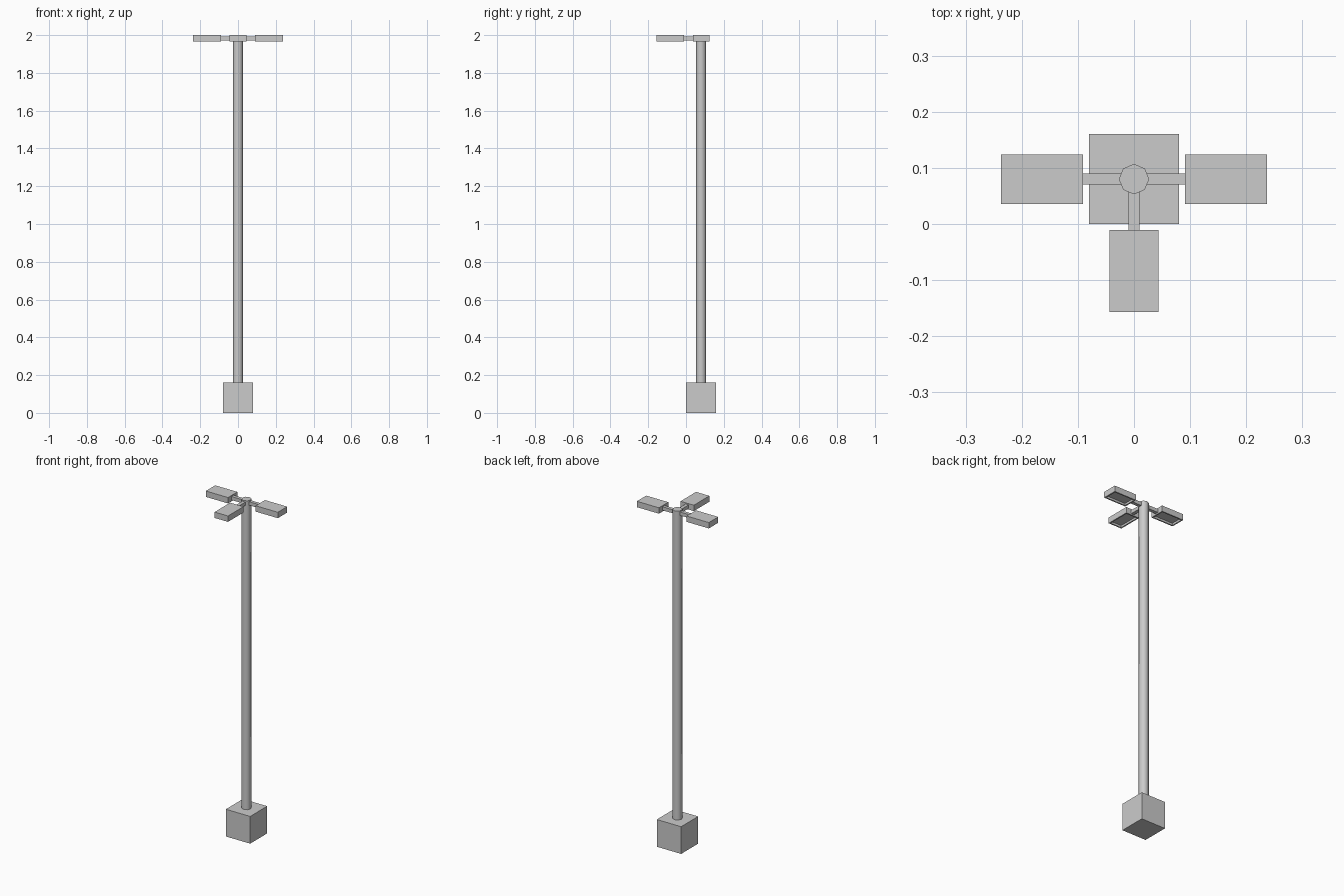
import bpy, bmesh, math
from mathutils import Matrix, Vector

if "Cube" in bpy.data.objects:
    bpy.data.objects.remove(bpy.data.objects["Cube"])

CY = 0.08  # pole axis sits at x = 0, y = CY


def finish(bm, name):
    bmesh.ops.recalc_face_normals(bm, faces=bm.faces)
    mesh = bpy.data.meshes.new(name)
    bm.to_mesh(mesh)
    bm.free()
    obj = bpy.data.objects.new(name, mesh)
    bpy.context.collection.objects.link(obj)
    return obj


def box(name, lo, hi, angle=0.0, recess=None):
    """Box between two corners, turned about the pole axis; optional recess underneath."""
    lo, hi = Vector(lo), Vector(hi)
    bm = bmesh.new()
    bmesh.ops.create_cube(bm, size=1, matrix=Matrix.Translation((lo + hi) / 2)
                          @ Matrix.Diagonal((*(hi - lo), 1)))
    if recess:
        rim, depth = recess
        bm.normal_update()
        bottom = min(bm.faces, key=lambda f: f.calc_center_median().z)
        bmesh.ops.inset_region(bm, faces=[bottom], thickness=rim)
        inner = bmesh.ops.extrude_discrete_faces(bm, faces=[bottom])["faces"][0]
        bmesh.ops.translate(bm, verts=inner.verts, vec=(0, 0, depth))
    bm.transform(Matrix.Translation((0, CY, 0)) @ Matrix.Rotation(angle, 4, 'Z'))
    return finish(bm, name)


# Square footing
box("base_block", (-0.08, -0.08, 0), (0.08, 0.08, 0.162))

# Eight-sided smooth pole
bm = bmesh.new()
bmesh.ops.create_cone(bm, cap_ends=True, segments=8, radius1=0.027, radius2=0.027,
                      depth=1.838, matrix=Matrix.Translation((0, CY, 1.081)))
pole = finish(bm, "pole")
bpy.context.view_layer.objects.active = pole
pole.select_set(True)
bpy.ops.object.shade_smooth_by_angle(angle=math.radians(50))

# Three arms, each with a lamp head hollowed out underneath
for side, deg in (("right", 0), ("left", 180), ("front", -90)):
    a = math.radians(deg)
    box(side + "_arm", (0.015, -0.01, 1.972), (0.094, 0.01, 1.993), a)
    box(side + "_lamp_head", (0.091, -0.044, 1.965), (0.237, 0.044, 2.0), a,
        recess=(0.011, 0.012))
